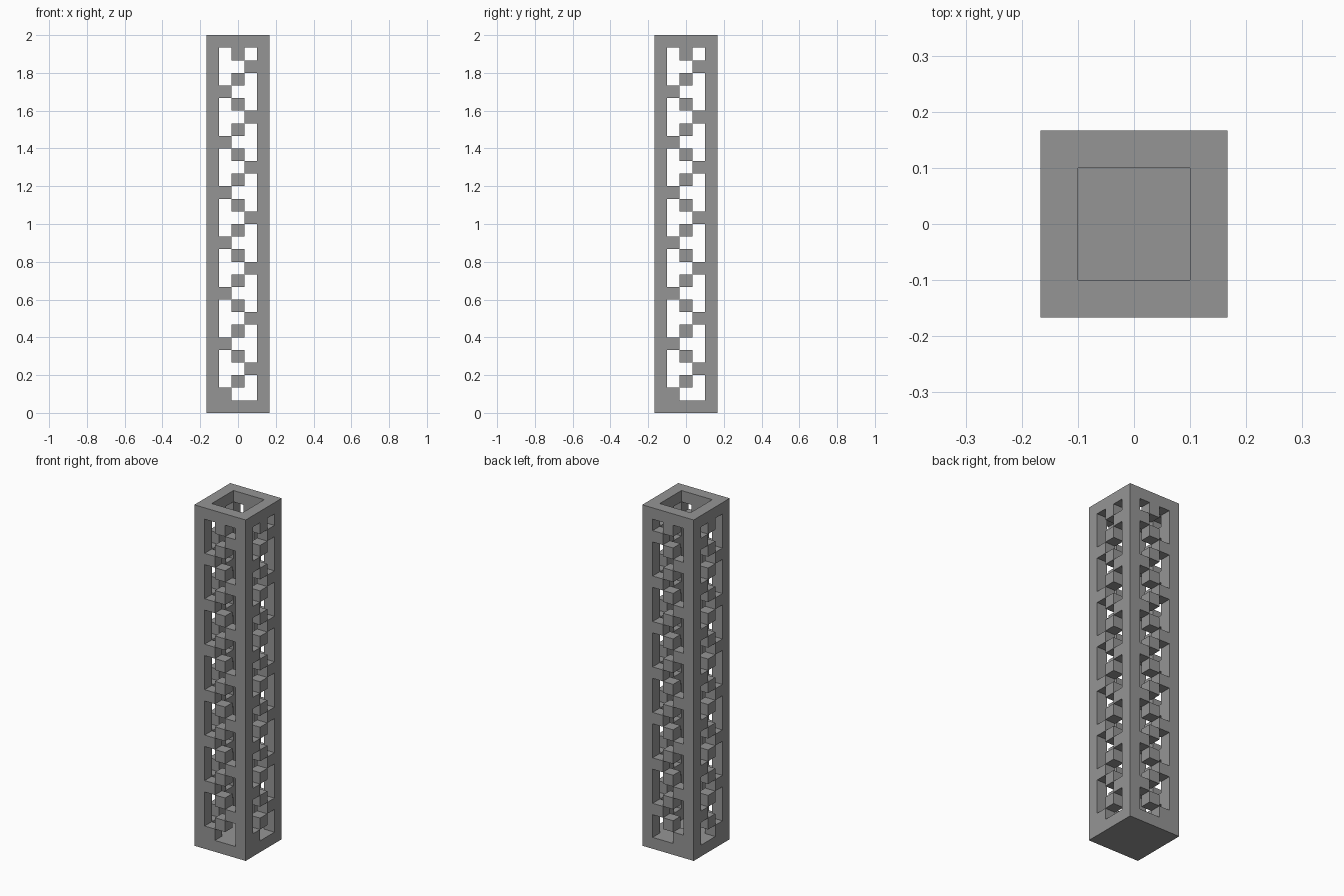
import bpy, bmesh
from mathutils import Vector

if "Cube" in bpy.data.objects:
    bpy.data.objects.remove(bpy.data.objects["Cube"])

U = 2 / 30            # one block
W, H = 5, 30          # blocks across, blocks tall

grey = bpy.data.materials.new("stone grey")
grey.diffuse_color = (0.3, 0.3, 0.3, 1)
grey.use_nodes = True
grey.node_tree.nodes["Principled BSDF"].inputs["Base Color"].default_value = grey.diffuse_color


def panel(a, z):
    """Zigzag lattice of one wall: column a (0-4), row z."""
    if a in (0, W - 1) or z in (0, H - 1):
        return True                       # corner posts and end rims
    return {1: z % 4 == 1, 2: z % 2 == 0, 3: z % 4 == 3}[a]


def solid(x, y, z):
    if not (0 <= x < W and 0 <= y < W and 0 <= z < H):
        return False
    if z == 0:
        return True                       # closed floor
    if y in (0, W - 1):
        return panel(x, z)                # front and back walls
    if x in (0, W - 1):
        return panel(y, z)                # side walls
    return False                          # hollow core


# Build only the exposed block faces
bm = bmesh.new()
for x in range(W):
    for y in range(W):
        for z in range(H):
            if not solid(x, y, z):
                continue
            centre = Vector((x - 2, y - 2, z + 0.5))
            for axis in range(3):
                for s in (-1, 1):
                    n = Vector((0, 0, 0))
                    n[axis] = s
                    if solid(x + int(n.x), y + int(n.y), z + int(n.z)):
                        continue
                    u = Vector((0, 0, 0))
                    u[(axis + 1) % 3] = 0.5
                    v = n.cross(u)
                    c = centre + n * 0.5
                    bm.faces.new([bm.verts.new((c + d) * U)
                                  for d in (-u - v, u - v, u + v, v - u)])
bmesh.ops.remove_doubles(bm, verts=bm.verts, dist=U * 0.01)

mesh = bpy.data.meshes.new("lattice_tower")
bm.to_mesh(mesh)
bm.free()
mesh.materials.append(grey)
tower = bpy.data.objects.new("lattice_tower", mesh)
bpy.context.collection.objects.link(tower)
